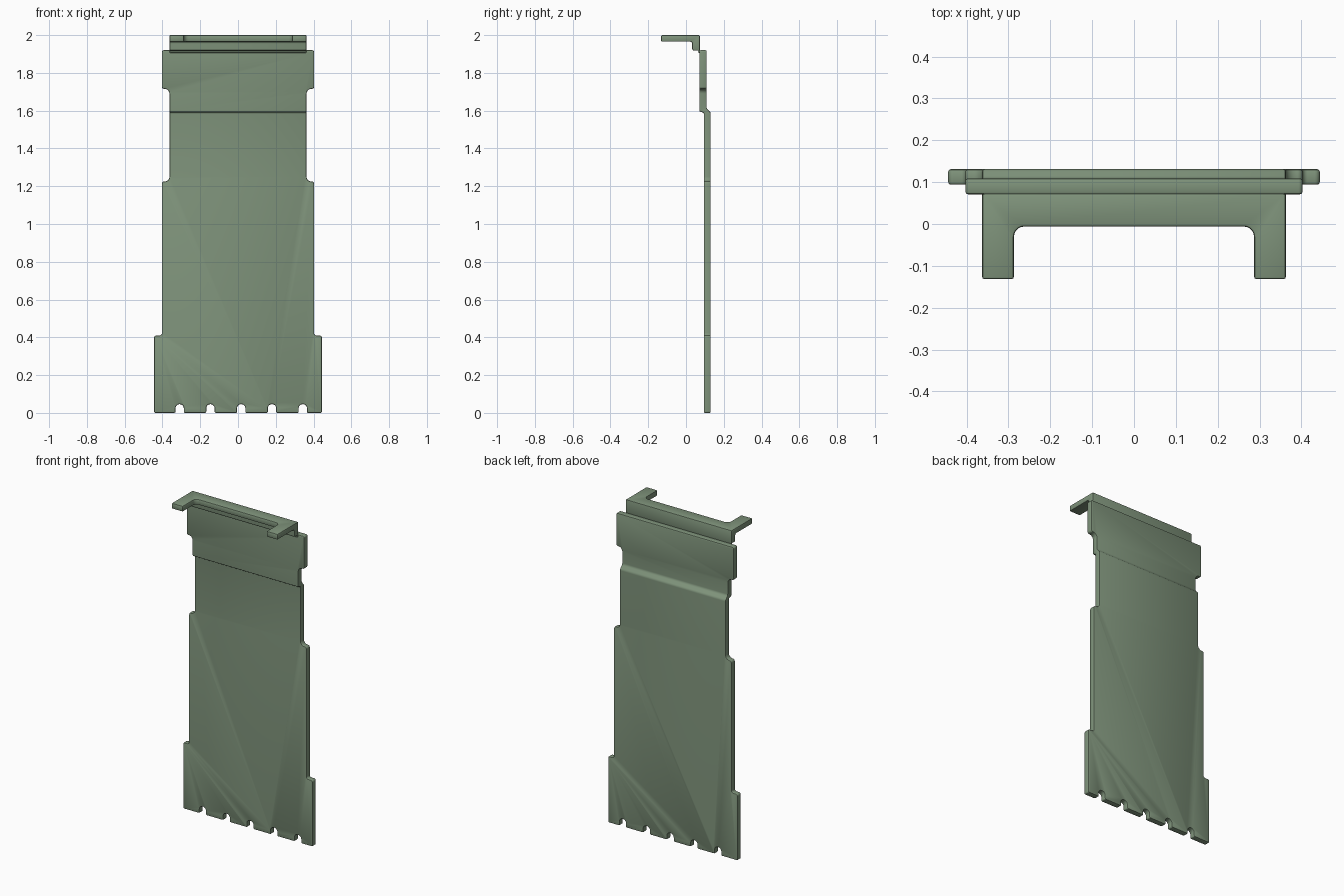
import bpy, bmesh, math
from mathutils import Vector

default = bpy.data.objects.get("Cube")
if default:
    bpy.data.objects.remove(default, do_unlink=True)

green = bpy.data.materials.new("sage_green")
green.use_nodes = True
COLOUR = (0.214, 0.296, 0.2, 1)
green.diffuse_color = COLOUR
green.node_tree.nodes["Principled BSDF"].inputs["Base Color"].default_value = COLOUR


def rounded(corners, steps=5):
    """Round every (u, v, radius) corner of a closed outline."""
    points = []
    for i, (u, v, r) in enumerate(corners):
        p = Vector((u, v))
        a = Vector(corners[i - 1][:2]) - p
        b = Vector(corners[(i + 1) % len(corners)][:2]) - p
        if r == 0:
            points.append(p)
            continue
        half = a.angle(b) / 2
        a.normalize()
        b.normalize()
        reach = r / math.tan(half)
        centre = p + (a + b).normalized() * r / math.sin(half)
        start, end = p + a * reach - centre, p + b * reach - centre
        sweep = math.pi - 2 * half
        for k in range(steps + 1):
            t = k / steps
            points.append(centre + (start * math.sin((1 - t) * sweep)
                                    + end * math.sin(t * sweep)) / math.sin(sweep))
    return points


def prism(name, corners, place, low, high):
    """Extrude a rounded outline; place maps (u, v, depth) to a position."""
    bm = bmesh.new()
    face = bm.faces.new([bm.verts.new(place(p.x, p.y, low)) for p in rounded(corners)])
    moved = bmesh.ops.extrude_face_region(bm, geom=[face])["geom"]
    shift = Vector(place(0, 0, high)) - Vector(place(0, 0, low))
    bmesh.ops.translate(bm, vec=shift, verts=[g for g in moved if isinstance(g, bmesh.types.BMVert)])
    bmesh.ops.recalc_face_normals(bm, faces=bm.faces)
    mesh = bpy.data.meshes.new(name)
    bm.to_mesh(mesh)
    bm.free()
    mesh.materials.append(green)
    obj = bpy.data.objects.new(name, mesh)
    bpy.context.collection.objects.link(obj)
    return obj


def along_x(y, z, d): return (d, y, z)
def along_y(x, z, d): return (x, d, z)
def along_z(x, y, d): return (x, y, d)


def finish(obj, cutter):
    """Keep the overlap with the cutter, soften the edges and shade."""
    cut = obj.modifiers.new("shape", 'BOOLEAN')
    cut.operation, cut.solver, cut.object = 'INTERSECT', 'EXACT', cutter
    soft = obj.modifiers.new("soft_edges", 'BEVEL')
    soft.width, soft.segments = 0.006, 2
    soft.limit_method, soft.angle_limit = 'ANGLE', math.radians(40)
    soft.use_clamp_overlap = False
    bpy.ops.object.select_all(action='DESELECT')
    obj.select_set(True)
    bpy.context.view_layer.objects.active = obj
    for mod in ("shape", "soft_edges"):
        bpy.ops.object.modifier_apply(modifier=mod)
    bpy.data.objects.remove(cutter, do_unlink=True)
    bpy.ops.object.shade_smooth_by_angle(angle=math.radians(35))


# Panel: stepped front outline with notches along the bottom
side = [(0.444, 0, 0.008), (0.444, 0.41, 0.012), (0.403, 0.41, 0.012),
        (0.403, 1.225, 0.012), (0.363, 1.225, 0.025), (0.363, 1.715, 0.025),
        (0.403, 1.715, 0.012), (0.403, 1.92, 0.01)]
outline = side + [(-x, z, r) for x, z, r in reversed(side)]
for i in range(5):
    c = 0.017 + (i - 2) * 0.163
    outline += [(c - 0.022, 0, 0.007), (c - 0.022, 0.046, 0.021),
                (c + 0.022, 0.046, 0.021), (c + 0.022, 0, 0.007)]
panel = prism("panel", outline, along_y, -0.2, 0.3)

# Panel thickness, with the jog where the upper part steps forward
jog = [(0.131, -0.1, 0), (0.131, 1.59, 0.02), (0.109, 1.613, 0.02), (0.109, 2.1, 0),
       (0.071, 2.1, 0), (0.071, 1.596, 0.006), (0.094, 1.588, 0.006), (0.094, -0.1, 0)]
finish(panel, prism("panel_profile", jog, along_x, -0.6, 0.6))

# Top hook: flat plate on a lip, cut away between two forward arms
lip = [(0.073, 1.905, 0), (0.073, 2, 0), (-0.132, 2, 0), (-0.132, 1.965, 0),
       (0.033, 1.965, 0.01), (0.033, 1.918, 0.01), (0.066, 1.918, 0.004), (0.068, 1.905, 0)]
hook = prism("top_hook", lip, along_x, -0.363, 0.363)
fork = [(0.5, 0.3, 0), (-0.5, 0.3, 0), (-0.5, -0.3, 0), (-0.287, -0.3, 0), (-0.287, -0.006, 0.025),
        (0.287, -0.006, 0.025), (0.287, -0.3, 0), (0.5, -0.3, 0)]
finish(hook, prism("fork_outline", fork, along_z, 1.5, 2.5))
